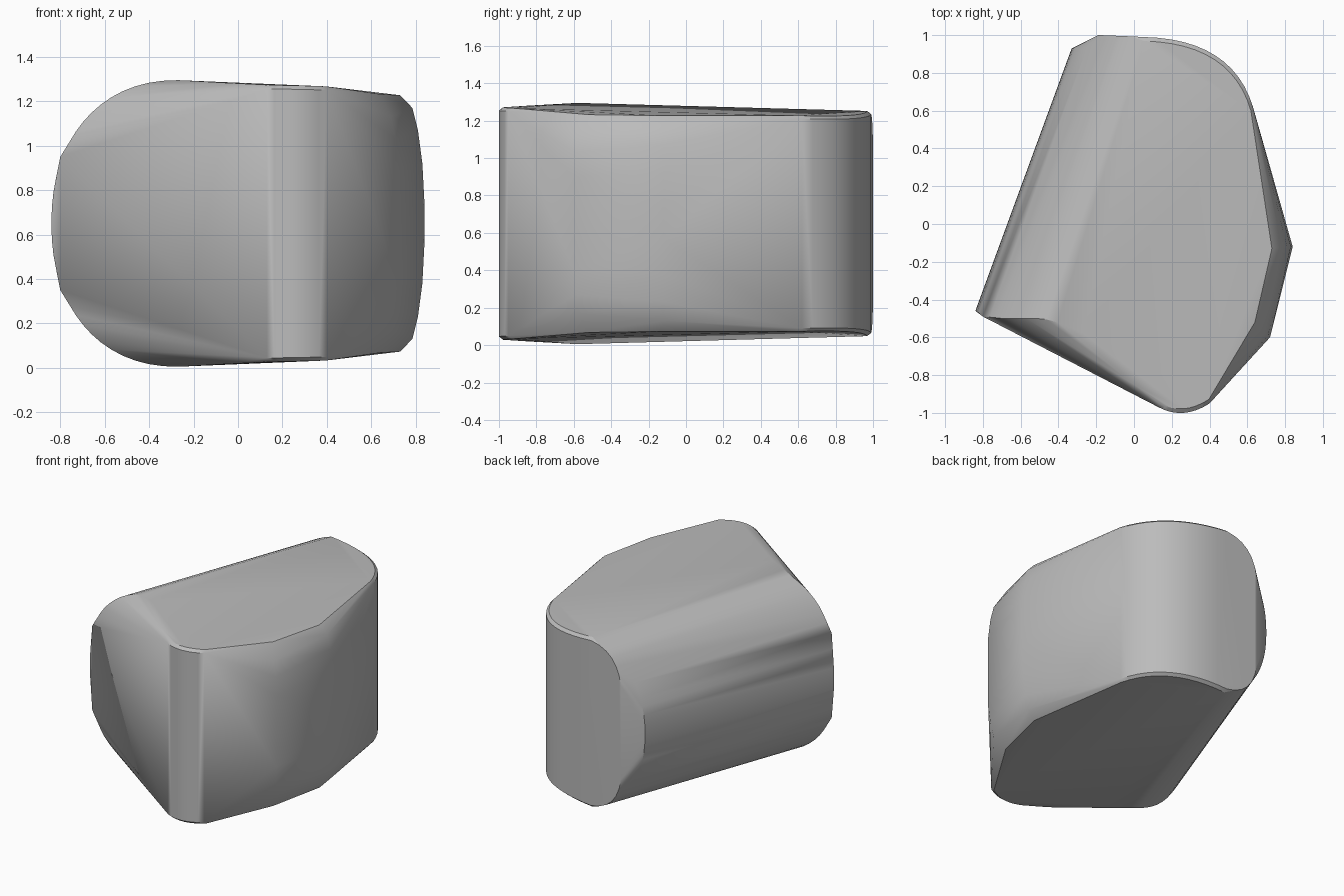
import bpy, bmesh, math
from mathutils import Vector

cube = bpy.data.objects.get("Cube")
if cube:
    bpy.data.objects.remove(cube, do_unlink=True)

MID = 0.65      # height of the symmetry plane
CREST = 0.57    # width of the rounded left shoulder


def shoulder(u):
    """Half height of the rounded shoulder at a distance u from its edge."""
    return 0.645 * (1 - (1 - u / CREST) ** 2.2) ** (1 / 2.2)


def bend(a, b, c, steps):
    """Points along a smooth quadratic bend from a to c, pulled toward b."""
    a, b, c = Vector(a), Vector(b), Vector(c)
    ts = [i / steps for i in range(steps + 1)]
    return [a * (1 - t) ** 2 + b * 2 * t * (1 - t) + c * t * t for t in ts]


points = []

# Shoulder profile, sampled densely near its steep edge, at both ends
for i in range(17):
    u = CREST * (i / 16) ** 2
    h = shoulder(u)
    front_y = -0.46 - 0.04 * min(1, u / 0.12) - 0.08 * max(0, (u - 0.34) / 0.23) ** 1.5
    points.append((-0.84 + u, front_y, h))
    if u < 0.48:
        back_y = 0.93 + 0.035 * max(0, min(1, (u - 0.18) / 0.15))
        points.append((-0.33 + u, back_y, h * 0.945))

# Front wall, with its upper edge rising toward the front corner
points += [(-0.80, -0.49, 0.30), (0, -0.85, 0.63)]

# Back end cap, inside the chamfer
points += bend((-0.19, 1, 0.33), (-0.16, 1, 0.56), (0.05, 0.99, 0.585), 6)

# Rounded upright corners with a narrow bevel along the rim
corners = bend((0.13, -0.97, 0.605), (0.26, -1.04, 0.605), (0.40, -0.95, 0.60), 8)
corners += bend((0.05, 0.99, 0.585), (0.52, 0.98, 0.55), (0.63, 0.62, 0.56), 12)
for p in corners:
    inward = Vector((0.25 - p.x, -p.y, 0)).normalized() * 0.022
    points += [p, p + inward + Vector((0, 0, 0.017))]

# Bulging right side
points += [(0.84, -0.12, 0.08), (0.83, -0.12, 0.27), (0.81, -0.12, 0.42),
           (0.785, -0.12, 0.52), (0.73, -0.13, 0.577),
           (0.72, -0.60, 0.25), (0.71, -0.59, 0.38), (0.69, -0.58, 0.48),
           (0.64, -0.52, 0.582)]

# Wrap the points, mirrored top to bottom, in one closed skin
bm = bmesh.new()
for x, y, h in points:
    for side in (-1, 1):
        bm.verts.new((x, y, MID + side * h))
bmesh.ops.remove_doubles(bm, verts=bm.verts, dist=0.002)
bmesh.ops.convex_hull(bm, input=bm.verts)
loose = [v for v in bm.verts if not v.link_faces]
bmesh.ops.delete(bm, geom=loose, context='VERTS')
bmesh.ops.dissolve_limit(bm, angle_limit=math.radians(1), verts=bm.verts, edges=bm.edges)
bmesh.ops.recalc_face_normals(bm, faces=bm.faces)
mesh = bpy.data.meshes.new("rounded_block")
bm.to_mesh(mesh)
bm.free()

block = bpy.data.objects.new("rounded_block", mesh)
bpy.context.collection.objects.link(block)

# Plain grey material
grey = bpy.data.materials.new("plain_grey")
grey.use_nodes = True
colour = (0.5, 0.5, 0.5, 1)
grey.diffuse_color = colour
grey.node_tree.nodes["Principled BSDF"].inputs["Base Color"].default_value = colour
mesh.materials.append(grey)

# Smooth shading that keeps the rim and chamfers crisp
bpy.ops.object.select_all(action='DESELECT')
block.select_set(True)
bpy.context.view_layer.objects.active = block
bpy.ops.object.shade_smooth_by_angle(angle=math.radians(30))
